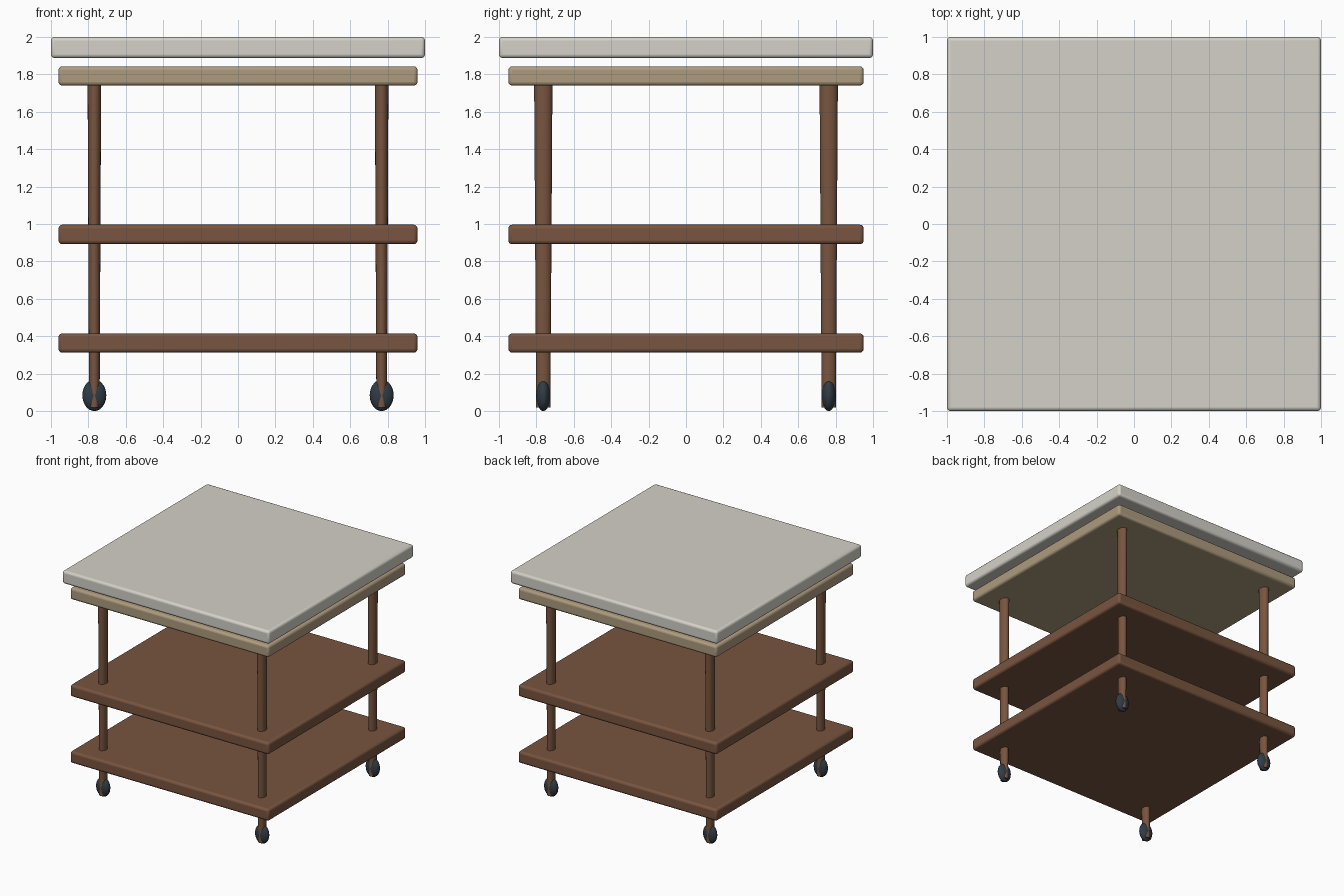
import bpy
import math

if "Cube" in bpy.data.objects:
    bpy.data.objects.remove(bpy.data.objects["Cube"])


def material(name, rgb):
    m = bpy.data.materials.new(name)
    m.diffuse_color = (*rgb, 1)
    m.use_nodes = True
    m.node_tree.nodes["Principled BSDF"].inputs["Base Color"].default_value = m.diffuse_color
    return m


walnut = material("walnut", (0.19, 0.09, 0.05))
oak = material("oak", (0.42, 0.33, 0.21))
stone = material("stone", (0.66, 0.64, 0.58))
rubber = material("rubber", (0.03, 0.045, 0.06))


def finish(name, mat):
    ob = bpy.context.object
    ob.name = name
    ob.data.materials.append(mat)
    bpy.ops.object.transform_apply(location=False, rotation=False, scale=True)
    bpy.ops.object.shade_smooth_by_angle(angle=math.radians(35))
    return ob


def slab(name, hx, hy, z0, z1, mat):
    bpy.ops.mesh.primitive_cube_add(size=2, location=(0, 0, (z0 + z1) / 2))
    bpy.context.object.scale = (hx, hy, (z1 - z0) / 2)
    ob = finish(name, mat)
    bevel = ob.modifiers.new("rounded_edges", 'BEVEL')
    bevel.width = 0.02
    bevel.segments = 3


# Table top, support board and two shelves
slab("table_top", 1.0, 1.0, 1.887, 2.0, stone)
slab("support_board", 0.96, 0.95, 1.74, 1.843, oak)
slab("middle_shelf", 0.96, 0.95, 0.892, 0.996, walnut)
slab("lower_shelf", 0.96, 0.95, 0.312, 0.415, walnut)

# Four tapered oval legs, each with an oval caster
LEG_X, LEG_Y = 0.768, 0.763
for sy, depth_name in ((-1, "front"), (1, "back")):
    for sx, side_name in ((-1, "left"), (1, "right")):
        x, y = sx * LEG_X, sy * LEG_Y
        bottom, top = 0.018, 1.76
        bpy.ops.mesh.primitive_cone_add(vertices=20, radius1=0.038, radius2=0.049,
                                        depth=top - bottom,
                                        location=(x, y, (bottom + top) / 2))
        bpy.context.object.scale = (0.74, 1, 1)
        finish(f"{depth_name}_{side_name}_leg", walnut)

        bpy.ops.mesh.primitive_uv_sphere_add(segments=24, ring_count=14, radius=1,
                                             location=(x, y, 0.084))
        bpy.context.object.scale = (0.064, 0.038, 0.084)
        finish(f"{depth_name}_{side_name}_caster", rubber)
